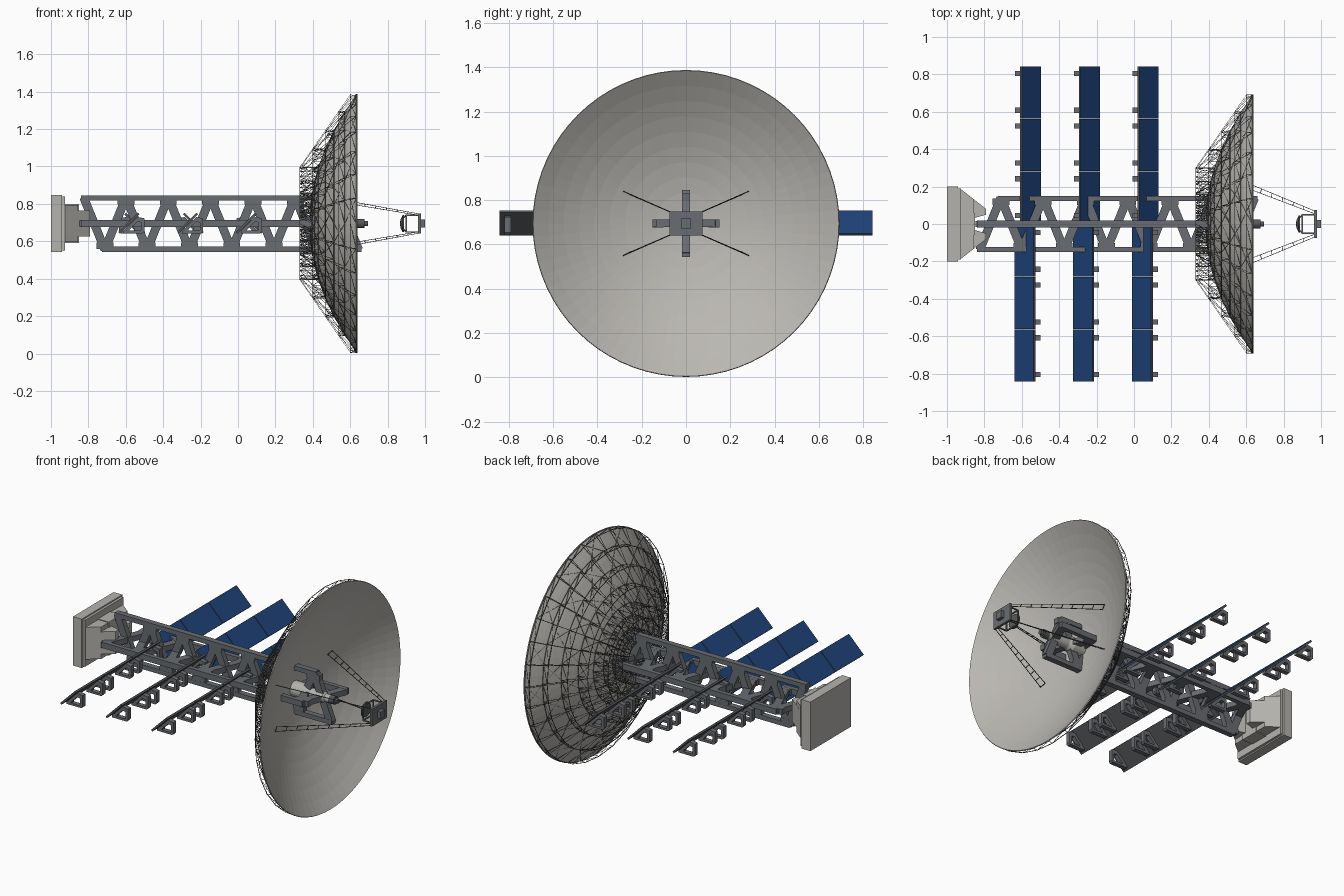
import bpy, bmesh, math
from mathutils import Vector

if "Cube" in bpy.data.objects:
    bpy.data.objects.remove(bpy.data.objects["Cube"], do_unlink=True)

Z = 0.695  # height of the main axis


def material(name, rgb):
    m = bpy.data.materials.new(name)
    m.use_nodes = True
    m.diffuse_color = (*rgb, 1)
    m.node_tree.nodes["Principled BSDF"].inputs["Base Color"].default_value = (*rgb, 1)
    return m


DISH = material("dish grey", (0.49, 0.475, 0.445))
BASE = material("base grey", (0.46, 0.45, 0.42))
FRAME = material("frame grey", (0.14, 0.15, 0.165))
STRUT = material("strut grey", (0.1, 0.1, 0.095))
BACKING = material("panel backing grey", (0.09, 0.094, 0.102))
BLUE = material("solar blue", (0.013, 0.055, 0.19))


def finish(bm, name, *mats, recalc=True):
    if recalc:
        bmesh.ops.recalc_face_normals(bm, faces=bm.faces)
    me = bpy.data.meshes.new(name)
    bm.to_mesh(me)
    bm.free()
    ob = bpy.data.objects.new(name, me)
    bpy.context.collection.objects.link(ob)
    for m in mats:
        me.materials.append(m)
    return ob


def bridge(bm, a, b):
    n = len(a)
    return [bm.faces.new((a[i], a[(i + 1) % n], b[(i + 1) % n], b[i])) for i in range(n)]


def beam(bm, p, q, width, thick=None, normal=(0, 0, 1)):
    """Rectangular bar from p to q; thick is measured along normal."""
    p, q = Vector(p), Vector(q)
    d = (q - p).normalized()
    n = Vector(normal)
    if abs(d.dot(n.normalized())) > 0.98:
        n = Vector((1, 0, 0)) if abs(d.x) < 0.9 else Vector((0, 1, 0))
    n = (n - d * n.dot(d)).normalized()
    s = d.cross(n) * width / 2
    n = n * (thick or width) / 2
    ends = [[bm.verts.new(c + o) for o in (s + n, n - s, -s - n, s - n)] for c in (p, q)]
    return bridge(bm, *ends) + [bm.faces.new(ends[0][::-1]), bm.faces.new(ends[1])]


def box(bm, x0, x1, hy, hz):
    """Box on the main axis."""
    beam(bm, (x0, 0, Z), (x1, 0, Z), 2 * hy, 2 * hz)


def prism(bm, pts, z0, z1):
    a, b = ([bm.verts.new((x, y, z)) for x, y in pts] for z in (z0, z1))
    bridge(bm, a, b)
    bm.faces.new(a)
    bm.faces.new(b)


def lathe(name, profile, mat, seg=24, recalc=True):
    """Revolve (x, radius) pairs about the main axis."""
    bm = bmesh.new()
    rings = []
    for x, r in profile:
        if r == 0:
            rings.append([bm.verts.new((x, 0, Z))] * seg)
        else:
            rings.append([bm.verts.new((x, r * math.cos(t), Z + r * math.sin(t)))
                          for t in (math.tau * i / seg for i in range(seg))])
    for a, b in zip(rings, rings[1:]):
        for i in range(seg):
            j = (i + 1) % seg
            bm.faces.new(list(dict.fromkeys((a[i], b[i], b[j], a[j]))))
    return finish(bm, name, mat, recalc=recalc)


def dish_x(r):
    return 0.39 + 0.525 * r * r


# Reflector bowl
bowl = lathe("dish", [(dish_x(r), r) for r in (0.069 * i for i in range(11))],
             DISH, seg=72, recalc=False)
solid = bowl.modifiers.new("thickness", 'SOLIDIFY')
solid.thickness = 0.005
solid.offset = -1

# Lattice behind the bowl: ribs, hoops and cross braces
RADII = [0.1, 0.16, 0.23, 0.3, 0.4, 0.5, 0.6, 0.69]
RIBS = 32


def rear_x(r):
    return 0.33 + max(0, r - 0.3) * 0.695


def polar(x, r, i):
    t = math.tau * i / RIBS
    return (x, r * math.cos(t), Z + r * math.sin(t))


bm = bmesh.new()
for i in range(RIBS):
    for k, r in enumerate(RADII):
        front, rear = polar(dish_x(r) - 0.008, r, i), polar(rear_x(r), r, i)
        beam(bm, front, rear, 0.0022)
        beam(bm, rear, polar(rear_x(r), r, i + 1), 0.003)
        beam(bm, front, polar(dish_x(r) - 0.008, r, i + 1), 0.003)
        beam(bm, rear, polar(dish_x(r) - 0.008, r, i + 1), 0.0018)
        if k + 1 < len(RADII):
            r2 = RADII[k + 1]
            beam(bm, rear, polar(rear_x(r2), r2, i), 0.0018)
            beam(bm, rear, polar(dish_x(r2) - 0.008, r2, i), 0.0018)
            beam(bm, front, polar(dish_x(r2) - 0.008, r2, i + (1 if (i + k) % 2 else -1)), 0.0018)
finish(bm, "dish_back_lattice", STRUT)

# Main boom: two crossed zigzag trusses
X0, X1, BAYS = -0.825, 0.645, 13
STEP = (X1 - X0) / BAYS


def truss(name, place, normal):
    bm = bmesh.new()
    for side in (1, -1):
        lo = X0 + (0 if side > 0 else STEP)
        hi = X1 - (STEP if side > 0 else 0)
        beam(bm, place(lo - 0.015, side * 0.137), place(hi + 0.015, side * 0.137), 0.028, 0.036, normal)
    for i in range(BAYS + 1):
        side = 1 if i % 2 == 0 else -1
        x = X0 + i * STEP
        if i < BAYS:
            beam(bm, place(x, side * 0.14), place(x + STEP, -side * 0.14), 0.046, 0.034, normal)
        if 0 < i < BAYS:
            beam(bm, place(x - 0.045, side * 0.118), place(x + 0.045, side * 0.118), 0.034, 0.035, normal)
    return finish(bm, name, FRAME)


truss("boom_truss_vertical", lambda x, s: (x, 0, Z + s), (0, 1, 0))
truss("boom_truss_horizontal", lambda x, s: (x, -s, Z), (0, 0, 1))

# Mounting base with stepped plates and a notched, tapering claw
bm = bmesh.new()
box(bm, -1.0, -0.94, 0.2, 0.153)
box(bm, -0.94, -0.925, 0.19, 0.145)
box(bm, -0.93, -0.85, 0.06, 0.105)
prism(bm, [(-0.93, -0.19), (-0.855, -0.13), (-0.855, 0.13), (-0.93, 0.19)], Z - 0.1, Z + 0.1)
for s in (1, -1):
    prism(bm, [(-0.93, s * 0.19), (-0.79, s * 0.08), (-0.79, s * 0.05), (-0.86, s * 0.03), (-0.93, s * 0.03)],
          Z - 0.07, Z + 0.07)
finish(bm, "mounting_base", BASE)

# Solar wings: three tilted panels each, with triangular brackets behind
BRACKET_OUTLINE = [(-0.067, 0.028), (-0.067, -0.042), (-0.058, -0.052),
                   (0.045, -0.052), (0.045, -0.04), (-0.03, 0.035)]
SPAN = 0.2815


def solar_wing(name, xc, s):
    bm = bmesh.new()
    normal = Vector((s, 0, 1)).normalized()
    centre = Vector((xc + s * 0.0155, 0, Z + 0.002))
    for k in range(3):
        ends = [centre + Vector((0, s * y, 0)) for y in (SPAN * k + 0.002, SPAN * (k + 1) - 0.002)]
        for f in beam(bm, *ends, 0.146, 0.012, normal):
            f.normal_update()
            is_top = (f.calc_center_median() - centre).dot(normal) > 0.004
            f.material_index = 1 if is_top else 0
    finish(bm, name + "_panels", BACKING, BLUE)

    bm = bmesh.new()
    mx, mz = -0.03, -0.022
    for k in range(3):
        for offset in (0.045, 0.242):
            loops = []
            for scale, dy in ((1, -0.014), (1, 0.014), (0.55, 0.014), (0.55, -0.014)):
                loops.append([bm.verts.new((xc + s * (mx + (px - mx) * scale),
                                            s * (SPAN * k + offset + dy),
                                            Z + mz + (pz - mz) * scale))
                              for px, pz in BRACKET_OUTLINE])
            for a, b in zip(loops, loops[1:] + loops[:1]):
                bridge(bm, a, b)
    finish(bm, name + "_brackets", FRAME)


for i, place in enumerate(("rear", "middle", "front")):
    for side, s in (("left", 1), ("right", -1)):
        solar_wing(f"{place}_{side}_wing", -0.568 + 0.314 * i, s)

# Feed horn in the middle of the bowl, with a darker tip
lathe("feed_horn", [(0.38, 0), (0.38, 0.048), (0.47, 0.048), (0.5, 0.033),
                    (0.6, 0.033), (0.61, 0.024), (0.64, 0.024), (0.64, 0)], BASE)
lathe("feed_horn_tip", [(0.64, 0), (0.64, 0.025), (0.675, 0.025), (0.675, 0.014), (0.695, 0.014), (0.695, 0)],
      BACKING)

# Ladder legs carrying the secondary reflector
bm = bmesh.new()
for sy in (1, -1):
    for sz in (1, -1):
        a = Vector((0.455, sy * 0.282, Z + sz * 0.145))
        b = Vector((0.965, sy * 0.07, Z + sz * 0.052))
        inner = Vector((0, -sy * 0.88, -sz * 0.45)) * 0.034
        a2, b2 = a + inner - Vector((0.01, 0, 0)), b + inner * 0.5
        beam(bm, a, b, 0.003)
        beam(bm, a2, b2, 0.003)
        for i in range(10):
            beam(bm, a.lerp(b, i / 9), a2.lerp(b2, i / 9), 0.0035)
finish(bm, "reflector_legs", STRUT)

# Secondary reflector, its open housing frame and cap
lathe("secondary_reflector", [(0.865, 0), (0.87, 0.025), (0.88, 0.045), (0.888, 0.045), (0.888, 0)], STRUT)
bm = bmesh.new()
box(bm, 0.963, 0.978, 0.074, 0.054)
box(bm, 0.975, 1.0, 0.022, 0.022)
for sy in (1, -1):
    for sz in (1, -1):
        beam(bm, (0.883, sy * 0.03, Z + sz * 0.03), (0.9, sy * 0.05, Z + sz * 0.045), 0.006)
        beam(bm, (0.9, sy * 0.05, Z + sz * 0.045), (0.965, sy * 0.05, Z + sz * 0.045), 0.007)
    beam(bm, (0.9, sy * 0.05, Z - 0.045), (0.9, sy * 0.05, Z + 0.045), 0.007)
    beam(bm, (0.9, -0.05, Z + sy * 0.045), (0.9, 0.05, Z + sy * 0.045), 0.007)
finish(bm, "reflector_housing", FRAME)
